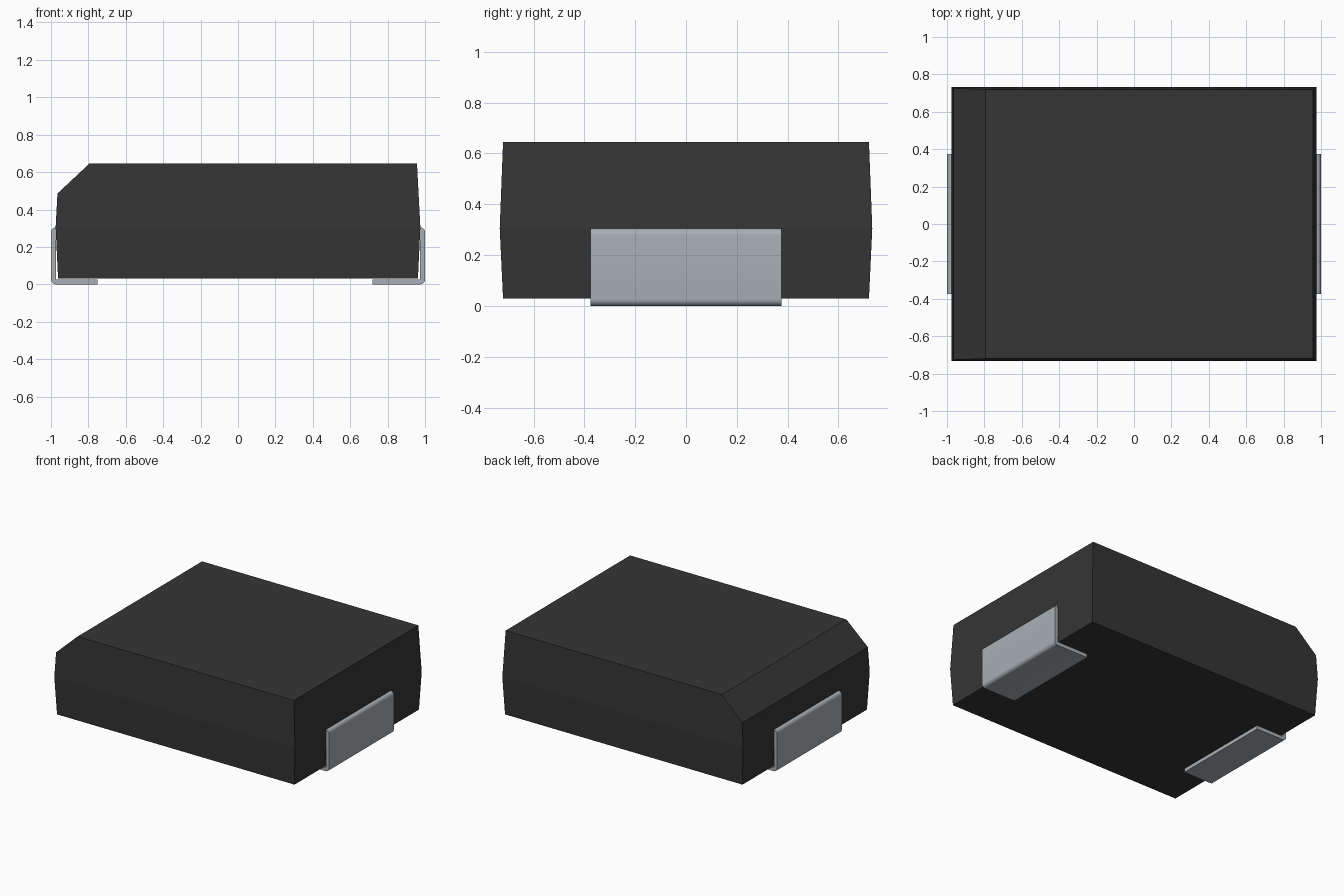
import bpy, bmesh, math
from mathutils import Vector

cube = bpy.data.objects.get("Cube")
if cube:
    bpy.data.objects.remove(cube, do_unlink=True)


def material(name, rgb):
    m = bpy.data.materials.new(name)
    m.use_nodes = True
    m.diffuse_color = (*rgb, 1)
    m.node_tree.nodes["Principled BSDF"].inputs["Base Color"].default_value = (*rgb, 1)
    return m


def make_object(name, bm, mat):
    bmesh.ops.recalc_face_normals(bm, faces=bm.faces)
    mesh = bpy.data.meshes.new(name)
    bm.to_mesh(mesh)
    bm.free()
    mesh.materials.append(mat)
    obj = bpy.data.objects.new(name, mesh)
    bpy.context.collection.objects.link(obj)
    return obj


def arc(cx, cz, r, start, end, steps=6):
    angles = [math.radians(start + (end - start) * i / steps) for i in range(steps + 1)]
    return [(cx + r * math.cos(a), cz + r * math.sin(a)) for a in angles]


black = material("black plastic", (0.036, 0.036, 0.036))
metal = material("tinned metal", (0.39, 0.43, 0.46))

# Moulded body: tapered halves meeting at a parting line
bm = bmesh.new()
rings = []
for hx, hy, z in [(0.962, 0.72, 0.03), (0.975, 0.733, 0.305), (0.957, 0.72, 0.645)]:
    rings.append([bm.verts.new((sx * hx, sy * hy, z))
                  for sx, sy in [(-1, -1), (1, -1), (1, 1), (-1, 1)]])
for low, high in zip(rings, rings[1:]):
    for i in range(4):
        j = (i + 1) % 4
        bm.faces.new((low[i], low[j], high[j], high[i]))
bm.faces.new(rings[0][::-1])
bm.faces.new(rings[-1])

# Polarity chamfer along the right top edge
a, b = Vector((-0.966, 0, 0.485)), Vector((-0.795, 0, 0.645))
normal = (b - a).cross(Vector((0, -1, 0)))
if normal.x > 0:
    normal.negate()
cut = bmesh.ops.bisect_plane(bm, geom=bm.verts[:] + bm.edges[:] + bm.faces[:],
                             plane_co=a, plane_no=normal, clear_outer=True)
edges = [e for e in cut["geom_cut"] if isinstance(e, bmesh.types.BMEdge)]
bmesh.ops.contextual_create(bm, geom=edges)
make_object("body", bm, black)


# Bent metal terminals: foot, upright and a tab entering the body
def terminal(name, side, foot_end):
    t, r = 0.026, 0.026
    profile = [(foot_end, 0)]
    profile += arc(1 - r, r, r, -90, 0)
    profile += arc(1 - r, 0.305 - r, r, 0, 90)
    profile += [(0.9, 0.305), (0.9, 0.305 - t), (1 - t, 0.305 - t), (1 - t, t), (foot_end, t)]
    bm = bmesh.new()
    face = bm.faces.new([bm.verts.new((side * x, -0.375, z)) for x, z in profile])
    new = bmesh.ops.extrude_face_region(bm, geom=[face])["geom"]
    bmesh.ops.translate(bm, vec=(0, 0.75, 0),
                        verts=[v for v in new if isinstance(v, bmesh.types.BMVert)])
    obj = make_object(name, bm, metal)
    bpy.ops.object.select_all(action="DESELECT")
    obj.select_set(True)
    bpy.context.view_layer.objects.active = obj
    bpy.ops.object.shade_smooth_by_angle(angle=math.radians(30))


terminal("left_terminal", 1, 0.72)
terminal("right_terminal", -1, 0.75)
